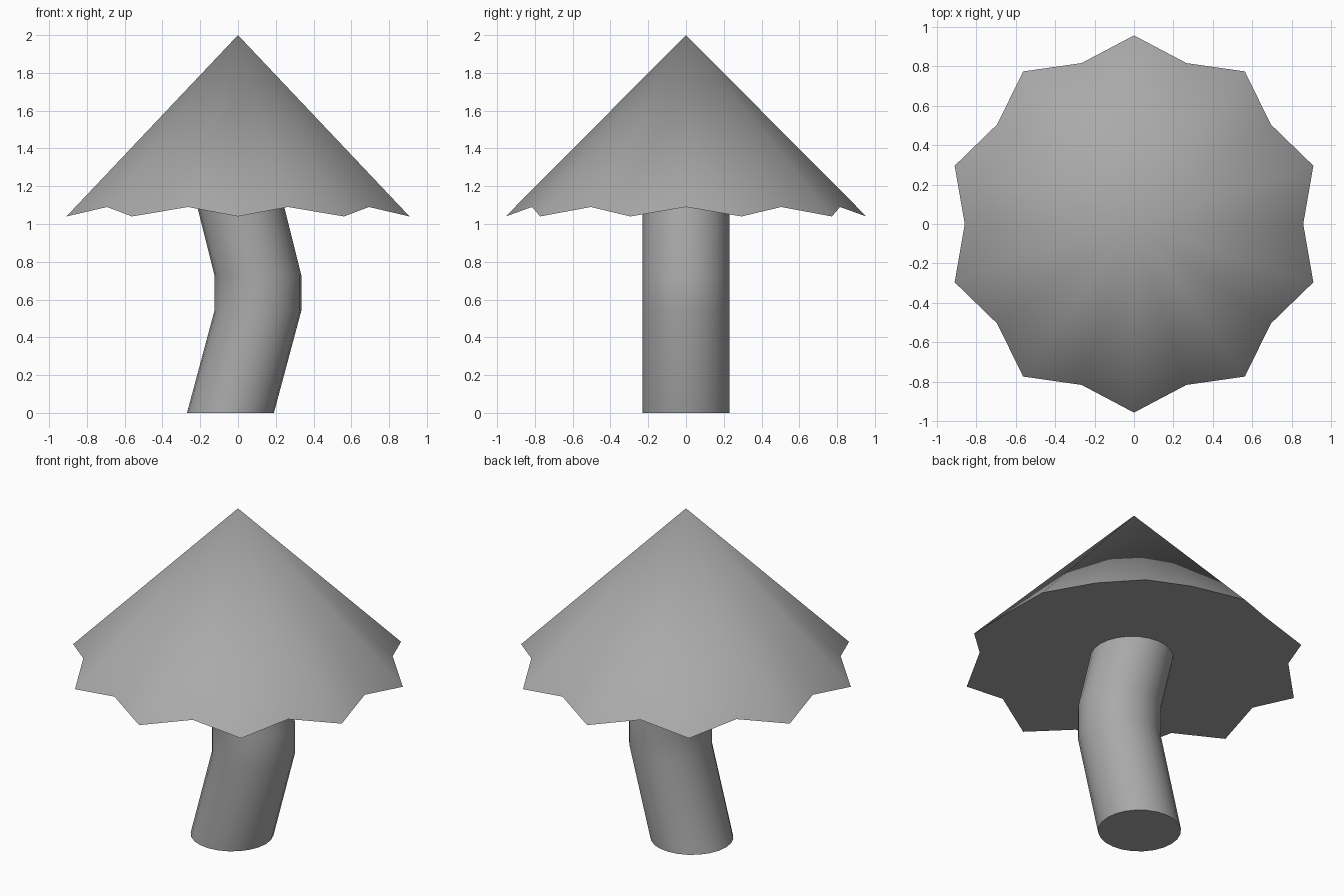
import bpy, bmesh
from math import sin, cos, pi, radians

cube = bpy.data.objects.get("Cube")
if cube:
    bpy.data.objects.remove(cube, do_unlink=True)

grey = bpy.data.materials.new("plain grey")
grey.use_nodes = True
grey.diffuse_color = (0.4, 0.4, 0.4, 1)
grey.node_tree.nodes["Principled BSDF"].inputs["Base Color"].default_value = (0.4, 0.4, 0.4, 1)


def finish(bm, name):
    """Turn a bmesh into a smooth object with sharp rims."""
    bmesh.ops.recalc_face_normals(bm, faces=bm.faces)
    mesh = bpy.data.meshes.new(name)
    bm.to_mesh(mesh)
    bm.free()
    mesh.materials.append(grey)
    obj = bpy.data.objects.new(name, mesh)
    bpy.context.collection.objects.link(obj)
    bpy.ops.object.select_all(action='DESELECT')
    obj.select_set(True)
    bpy.context.view_layer.objects.active = obj
    bpy.ops.object.shade_smooth_by_angle(angle=radians(50))
    return obj


def ring(bm, count, place):
    return [bm.verts.new(place(i, 2 * pi * i / count)) for i in range(count)]


# Cap: cone whose rim alternates between low tips and raised notches
TIPS = 10
bm = bmesh.new()


def rim_point(i, a):
    r, z = (0.857, 1.09) if i % 2 else (0.955, 1.04)
    return (r * sin(a), r * cos(a), z)


rim = ring(bm, TIPS * 2, rim_point)
apex = bm.verts.new((0, 0, 2))
for i, v in enumerate(rim):
    bm.faces.new((v, apex, rim[(i + 1) % len(rim)]))
bm.faces.new(rim)
finish(bm, "cap")

# Stem: round column bent sideways, its sections all kept level
SIDES = 24
bm = bmesh.new()
sections = [(-0.04, 0), (0.105, 0.54), (0.105, 0.73), (-0.03, 1.27)]
rings = [ring(bm, SIDES, lambda i, a: (x + 0.23 * cos(a), 0.23 * sin(a), z))
         for x, z in sections]
for low, high in zip(rings, rings[1:]):
    for i in range(SIDES):
        j = (i + 1) % SIDES
        bm.faces.new((low[i], low[j], high[j], high[i]))
bm.faces.new(rings[0])
bm.faces.new(rings[-1])
finish(bm, "stem")
